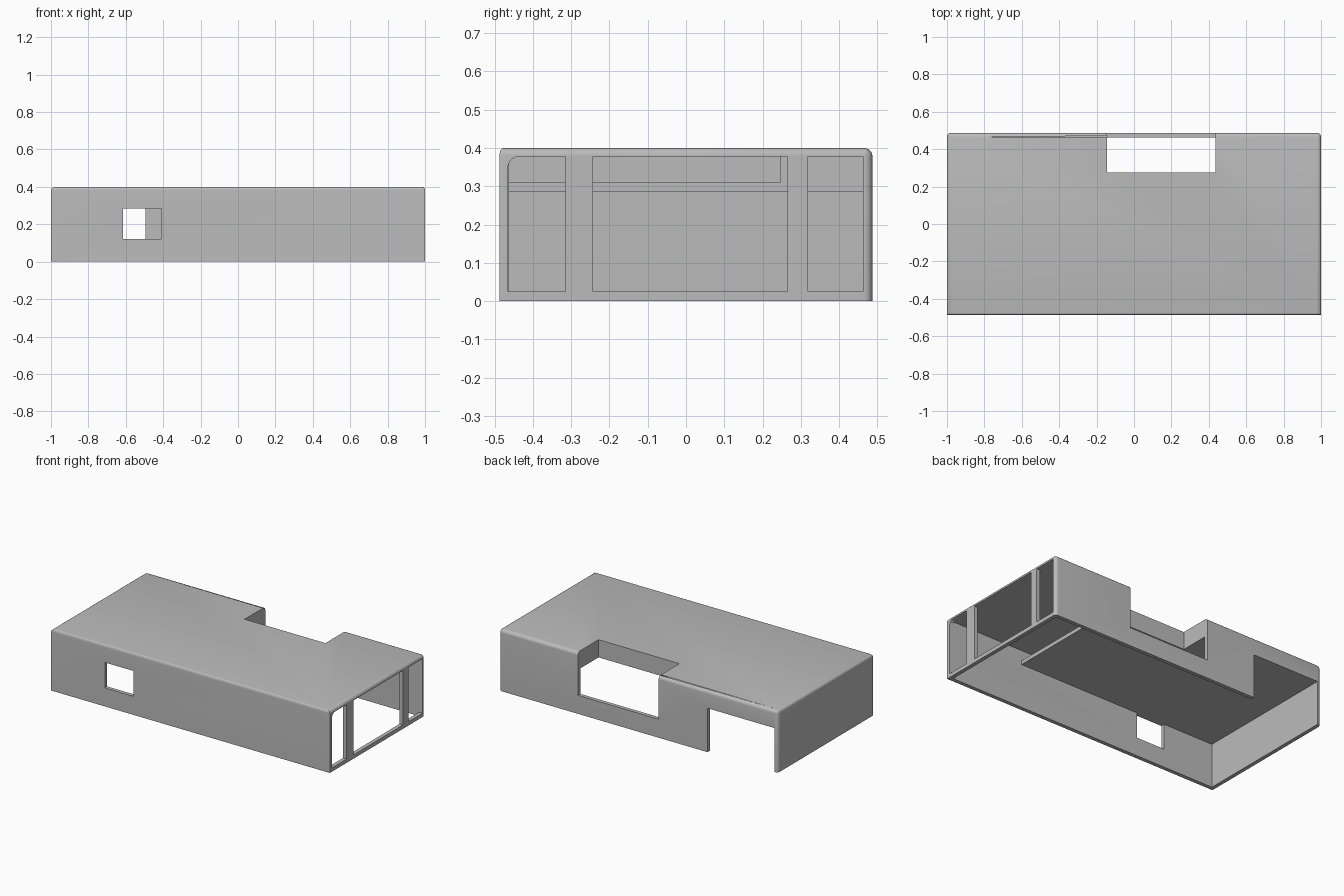
import bpy, bmesh, math
from mathutils import Vector

old = bpy.data.objects.get("Cube")
if old:
    bpy.data.objects.remove(old, do_unlink=True)

grey = bpy.data.materials.new("mid_grey")
grey.use_nodes = True
tone = (0.5, 0.5, 0.5, 1)
grey.diffuse_color = tone
grey.node_tree.nodes["Principled BSDF"].inputs["Base Color"].default_value = tone


def prism(name, points, axis, lo, hi):
    """Extrude a 2D outline along an axis (x: outline in yz, y: outline in xz)."""
    place = (lambda a, b: (lo, a, b)) if axis == "x" else (lambda a, b: (a, lo, b))
    step = Vector((hi - lo, 0, 0)) if axis == "x" else Vector((0, hi - lo, 0))
    bm = bmesh.new()
    face = bm.faces.new([bm.verts.new(place(a, b)) for a, b in points])
    ext = bmesh.ops.extrude_face_region(bm, geom=[face], use_keep_orig=True)
    bmesh.ops.translate(bm, vec=step, verts=[g for g in ext["geom"] if isinstance(g, bmesh.types.BMVert)])
    bmesh.ops.recalc_face_normals(bm, faces=bm.faces)
    mesh = bpy.data.meshes.new(name)
    bm.to_mesh(mesh)
    bm.free()
    mesh.materials.append(grey)
    ob = bpy.data.objects.new(name, mesh)
    bpy.context.collection.objects.link(ob)
    return ob


def box(name, x, y, z):
    return prism(name, [(x[0], z[0]), (x[1], z[0]), (x[1], z[1]), (x[0], z[1])], "y", *y)


def apply(ob, mod):
    bpy.context.view_layer.objects.active = ob
    bpy.ops.object.modifier_apply(modifier=mod.name)


def combine(ob, tool, operation="DIFFERENCE"):
    mod = ob.modifiers.new("shape", "BOOLEAN")
    mod.operation, mod.solver, mod.object = operation, "EXACT", tool
    apply(ob, mod)
    bpy.data.objects.remove(tool, do_unlink=True)


# Outer case, rounded on the top edges and the two back corners
X, Y, Z, WALL = 1.0, 0.487, 0.4, 0.025
case = box("case", (-X, X), (-Y, Y), (0, Z))
weight = case.data.attributes.new("bevel_weight_edge", "FLOAT", "EDGE")
for edge in case.data.edges:
    a, b = (case.data.vertices[i].co for i in edge.vertices)
    mid = (a + b) / 2
    if mid.z > Z - 0.01:
        weight.data[edge.index].value = 0.5 if mid.y < -0.4 else 1
    elif mid.y > 0.4 and mid.z > 0.1:
        weight.data[edge.index].value = 1
bevel = case.modifiers.new("rounding", "BEVEL")
bevel.limit_method, bevel.width, bevel.segments = "WEIGHT", 0.022, 6
apply(case, bevel)

# Open-bottomed hollow that leaves a shelf under the roof
xi, yi, roof = X - WALL, Y - WALL, 0.378
shelf_x, shelf_low, shelf_top = 0.46, 0.285, 0.31
hollow = [(-xi, -0.1), (xi, -0.1), (xi, roof), (-xi, roof), (-xi, shelf_top),
          (shelf_x, shelf_top), (shelf_x, shelf_low), (-xi, shelf_low)]
combine(case, prism("hollow", hollow, "y", -yi, yi))

# Lower bar of the windowed end
# (the end wall stays whole; the windows start just above its foot)
sill = 0.025

# Walls around the rear recess, then the recess itself
combine(case, box("recess_walls", (-0.17, shelf_x), (0.247, yi + 0.01), (shelf_low, 0.39)), "UNION")
combine(case, box("recess", (-0.145, 0.435), (0.275, 0.6), (0.12, 0.5)))

# Rear doorway and front window
combine(case, box("rear_doorway", (-xi, -0.495), (0.44, 0.6), (-0.1, shelf_low)))
combine(case, box("front_window", (-0.615, -0.41), (-0.6, -0.44), (0.12, shelf_low)))

# Three windows in the end wall, the first with a rounded upper corner
r = 0.03
arc = [(-0.465 + r - r * math.cos(t * math.pi / 12), roof - r + r * math.sin(t * math.pi / 12))
       for t in range(7)]
combine(case, prism("end_window", arc + [(-0.315, roof), (-0.315, sill), (-0.465, sill)], "x", 0.96, 1.1))
for y0, y1 in ((-0.243, 0.265), (0.318, 0.462)):
    combine(case, box("end_window", (0.96, 1.1), (y0, y1), (sill, roof)))

# Smooth roundings with crisp edges elsewhere
bpy.ops.object.select_all(action="DESELECT")
case.select_set(True)
bpy.context.view_layer.objects.active = case
bpy.ops.object.shade_smooth_by_angle(angle=math.radians(30))
